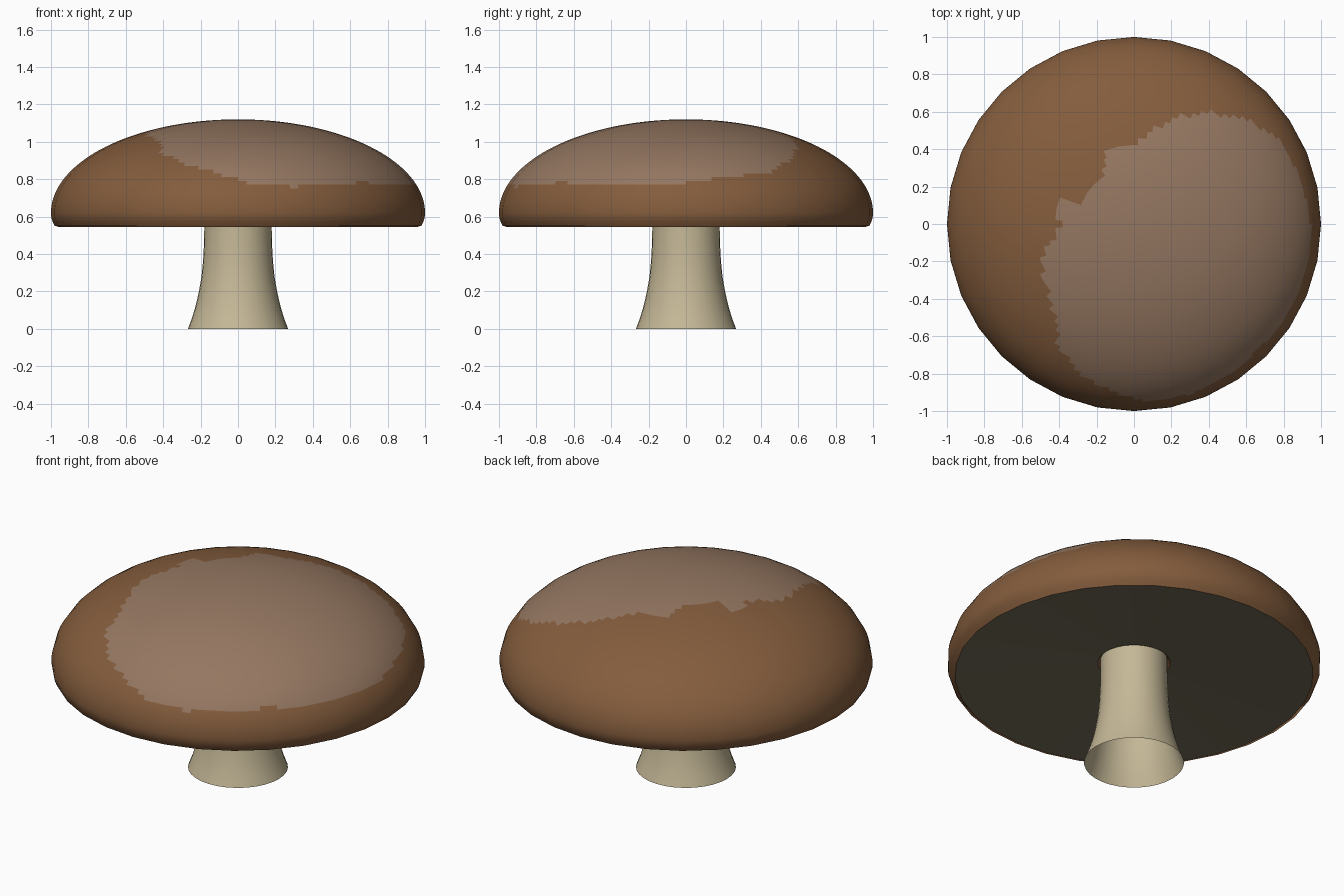
import bpy, bmesh, math
from mathutils import Vector

if "Cube" in bpy.data.objects:
    bpy.data.objects.remove(bpy.data.objects["Cube"])

SIDES = 32


def material(name, rgb):
    m = bpy.data.materials.new(name)
    m.diffuse_color = (*rgb, 1)
    m.use_nodes = True
    m.node_tree.nodes["Principled BSDF"].inputs["Base Color"].default_value = m.diffuse_color
    return m


def lathe(name, profile, mats, sub=1):
    """Revolve (radius, z) points into a 32-sided surface; sub splits each side without rounding it."""
    bm = bmesh.new()
    n = SIDES * sub
    corner = [Vector((math.cos(2 * math.pi * i / SIDES), math.sin(2 * math.pi * i / SIDES), 0))
              for i in range(SIDES + 1)]
    dirs = [corner[i // sub].lerp(corner[i // sub + 1], (i % sub) / sub) for i in range(n)]
    rings = []
    for r, z in profile:
        if r == 0:
            rings.append([bm.verts.new((0, 0, z))] * n)
        else:
            rings.append([bm.verts.new(d * r + Vector((0, 0, z))) for d in dirs])
    for a, b in zip(rings, rings[1:]):
        for i in range(n):
            j = (i + 1) % n
            bm.faces.new(list(dict.fromkeys((a[i], a[j], b[j], b[i]))))
    me = bpy.data.meshes.new(name)
    bm.to_mesh(me)
    bm.free()
    for m in mats:
        me.materials.append(m)
    me.polygons.foreach_set("use_smooth", [True] * len(me.polygons))
    ob = bpy.data.objects.new(name, me)
    bpy.context.collection.objects.link(ob)
    return ob


def inside(x, y, poly):
    hit = False
    for (x1, y1), (x2, y2) in zip(poly, poly[1:] + poly[:1]):
        if (y1 > y) != (y2 > y) and x < x1 + (y - y1) * (x2 - x1) / (y2 - y1):
            hit = not hit
    return hit


brown = material("cap_brown", (0.23, 0.108, 0.046))
pale = material("cap_pale", (0.30, 0.185, 0.12))
cream = material("stem_cream", (0.56, 0.48, 0.31))
dark = material("gill_dark", (0.17, 0.15, 0.095))

# Cap: rounded lip followed by a half-ellipse dome
STEPS = 36
profile = [(0.96, 0.545), (0.98, 0.551), (0.99, 0.57), (0.998, 0.595)]
profile += [(math.cos(t), 0.62 + 0.5 * math.sin(t))
            for t in (math.pi / 2 * i / STEPS for i in range(STEPS))] + [(0, 1.12)]
cap = lathe("cap", profile, [brown, pale], sub=4)

# Pale patch on the dome, outlined as seen from above
patch = [(-0.40, 0.15), (-0.30, 0.10), (-0.17, 0.24), (-0.15, 0.40), (0.0, 0.42), (0.10, 0.51),
         (0.25, 0.58), (0.40, 0.60), (0.60, 0.56), (0.75, 0.48), (0.85, 0.33), (0.93, 0.12),
         (0.955, -0.05), (0.90, -0.32), (0.78, -0.55), (0.55, -0.78), (0.30, -0.91), (0.05, -0.95),
         (-0.15, -0.88), (-0.30, -0.80), (-0.40, -0.66), (-0.43, -0.48), (-0.48, -0.30),
         (-0.49, -0.14), (-0.40, -0.06)]
for f in cap.data.polygons:
    c = f.center
    if c.z > 0.755 and inside(c.x, c.y, patch):
        f.material_index = 1

# Round shading across the straight sides
normals = []
for v in cap.data.vertices:
    x, y, z = v.co
    normals.append(Vector((x, y, max(-0.6, (z - 0.62) * (4 if z > 0.62 else 10)))).normalized())
cap.data.normals_split_custom_set_from_vertices(normals)

# Underside: shallow cone rising to the stem
lathe("gills", [(0.195, 0.615), (0.45, 0.592), (0.72, 0.567), (0.96, 0.545)], [dark])

# Small brown collar where the underside meets the stem
lathe("collar", [(0.165, 0.65), (0.195, 0.615)], [brown])

# Stem: flared open tube
lathe("stem", [(0.268, 0), (0.249, 0.05), (0.233, 0.10), (0.22, 0.15), (0.209, 0.20), (0.195, 0.28),
               (0.187, 0.36), (0.182, 0.45), (0.18, 0.545), (0.18, 0.65)], [cream])
